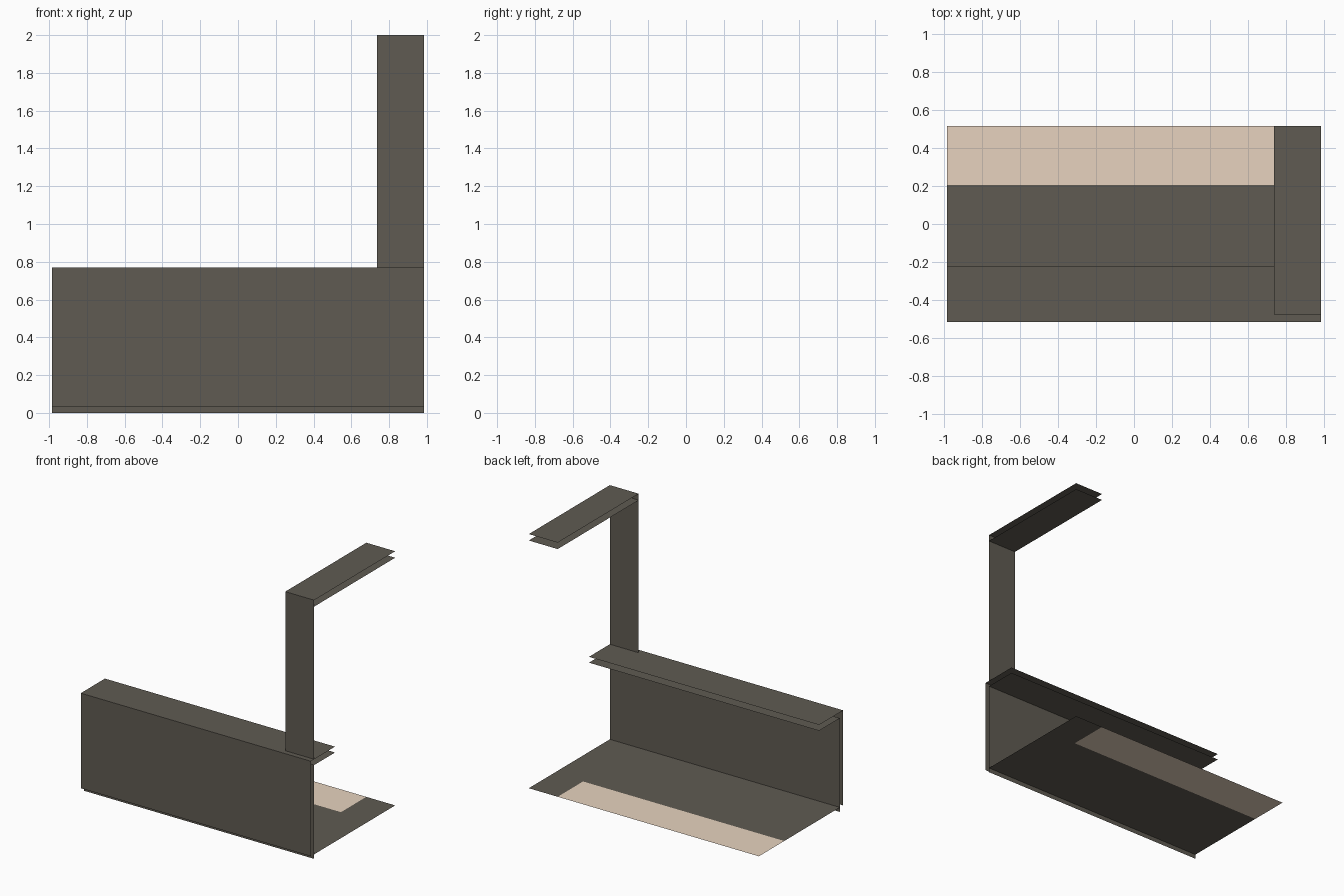
import bpy

if "Cube" in bpy.data.objects:
    bpy.data.objects.remove(bpy.data.objects["Cube"])


def material(name, rgb):
    m = bpy.data.materials.new(name)
    m.diffuse_color = (*rgb, 1.0)
    m.use_nodes = True
    m.node_tree.nodes["Principled BSDF"].inputs["Base Color"].default_value = m.diffuse_color
    return m


DARK = material("dark_grey_brown", (0.115, 0.104, 0.084))
BEIGE = material("light_beige", (0.80, 0.65, 0.52))


def sheet(name, corners, mat):
    """One flat rectangular panel without thickness."""
    me = bpy.data.meshes.new(name)
    me.from_pydata(corners, [], [(0, 1, 2, 3)])
    me.materials.append(mat)
    ob = bpy.data.objects.new(name, me)
    bpy.context.collection.objects.link(ob)
    return ob


def level(name, x0, x1, y0, y1, z, mat=DARK, up=True):
    c = [(x0, y0, z), (x1, y0, z), (x1, y1, z), (x0, y1, z)]
    sheet(name, c if up else c[::-1], mat)


def wall(name, x0, x1, z0, z1, y, mat=DARK, front=True):
    c = [(x0, y, z0), (x1, y, z0), (x1, y, z1), (x0, y, z1)]
    sheet(name, c if front else c[::-1], mat)


W = 0.984              # half width
TX = 0.737             # inner edge of the tower
FRONT, INNER, BACK = -0.515, -0.475, 0.515
SHELF = -0.22          # rear edge of the counter
SPLIT = 0.205          # start of the beige floor strip
FLOOR = 0.035

# Floor: dark area, beige strip along the back, dark part under the tower
level("floor_main", -W, W, INNER, SPLIT, FLOOR)
level("floor_beige_strip", -W, TX, SPLIT, BACK, FLOOR, BEIGE)
level("floor_under_tower", TX, W, SPLIT, BACK, FLOOR)

# Counter: outer and inner wall, top and underside
wall("counter_outer_wall", -W, W, 0.035, 0.77, FRONT)
wall("counter_inner_wall", -W, W, 0, 0.725, INNER, front=False)
level("counter_top", -W, W, FRONT, SHELF, 0.77)
level("counter_underside", -W, W, INNER, SHELF, 0.725, up=False)

# Tower: front wall and doubled roof panel
wall("tower_front", TX, W, 0.77, 2.0, INNER)
level("tower_roof", TX, W, INNER, BACK, 2.0)
level("tower_roof_underside", TX, W, INNER, BACK, 1.95, up=False)
